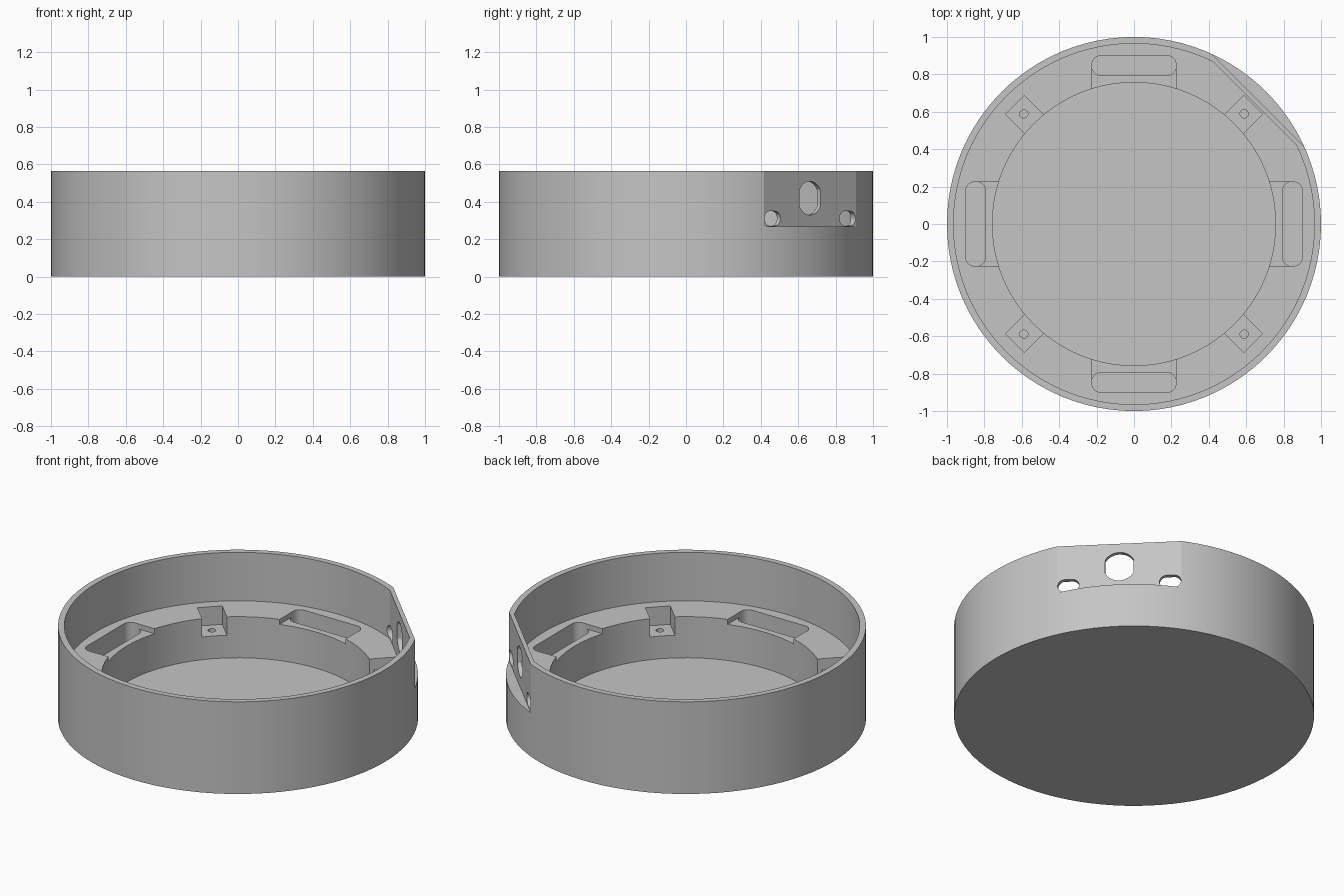
import bpy
import bmesh
from math import cos, sin, pi, radians
from mathutils import Matrix, Vector

cube = bpy.data.objects.get("Cube")
if cube:
    bpy.data.objects.remove(cube)

HEIGHT, LEDGE, FLOOR = 0.565, 0.268, 0.016
OVER = 0.7            # cutters rise past the rim
SEGMENTS = 96

grey = bpy.data.materials.new("plain grey")
grey.use_nodes = True
colour = (0.56, 0.56, 0.56, 1)
grey.diffuse_color = colour
grey.node_tree.nodes["Principled BSDF"].inputs["Base Color"].default_value = colour


def circle(radius, n=SEGMENTS):
    return [(radius * cos(2 * pi * i / n), radius * sin(2 * pi * i / n)) for i in range(n)]


def rectangle(x0, x1, y0, y1):
    return [(x0, y0), (x1, y0), (x1, y1), (x0, y1)]


def rounded(half_w, half_h, radius, cx=0, cy=0, steps=8):
    """Rounded rectangle outline."""
    points = []
    for k, (sx, sy) in enumerate([(1, 1), (-1, 1), (-1, -1), (1, -1)]):
        for i in range(steps + 1):
            a = pi / 2 * (k + i / steps)
            points.append((cx + sx * (half_w - radius) + radius * cos(a),
                           cy + sy * (half_h - radius) + radius * sin(a)))
    return points


def prism(name, outline, z0, z1, matrix=Matrix(), trim=None):
    """Extrude an outline upward; trim cuts it flat at a distance along +x."""
    bm = bmesh.new()
    face = bm.faces.new([bm.verts.new((x, y, z0)) for x, y in outline])
    top = bmesh.ops.extrude_face_region(bm, geom=[face])["geom"]
    bmesh.ops.translate(bm, vec=(0, 0, z1 - z0),
                        verts=[v for v in top if isinstance(v, bmesh.types.BMVert)])
    if trim:
        geom = bm.verts[:] + bm.edges[:] + bm.faces[:]
        bmesh.ops.bisect_plane(bm, geom=geom, plane_co=(trim, 0, 0),
                               plane_no=(1, 0, 0), clear_outer=True)
        bmesh.ops.holes_fill(bm, edges=[e for e in bm.edges if e.is_boundary])
    bmesh.ops.remove_doubles(bm, verts=bm.verts[:], dist=1e-5)
    bmesh.ops.transform(bm, matrix=matrix, verts=bm.verts[:])
    bmesh.ops.recalc_face_normals(bm, faces=bm.faces[:])
    mesh = bpy.data.meshes.new(name)
    bm.to_mesh(mesh)
    bm.free()
    mesh.materials.append(grey)
    obj = bpy.data.objects.new(name, mesh)
    bpy.context.collection.objects.link(obj)
    return obj


def carve(target, cutter):
    mod = target.modifiers.new("carve", "BOOLEAN")
    mod.operation, mod.solver, mod.object = "DIFFERENCE", "EXACT", cutter
    bpy.context.view_layer.objects.active = target
    bpy.ops.object.modifier_apply(modifier=mod.name)
    bpy.data.objects.remove(cutter)


def spin(degrees):
    return Matrix.Rotation(radians(degrees), 4, "Z")


# Round housing with its upper chamber and deep centre well
housing = prism("round_housing", circle(1), 0, HEIGHT)
carve(housing, prism("chamber", circle(0.965), LEDGE, OVER, spin(45), trim=0.912))
carve(housing, prism("well", circle(0.757), FLOOR, OVER))

# Flat connector panel on the back left
carve(housing, prism("panel_flat", rectangle(0.937, 1.2, -0.6, 0.6), LEDGE, OVER, spin(45)))

# Four long ledge slots, each with a shallow opening toward the well
for k in range(4):
    turn = spin(90 * k)
    carve(housing, prism("slot_opening", rectangle(-0.224, 0.224, 0.65, 0.845),
                         0.237, 0.33, turn))
    carve(housing, prism("slot", rounded(0.225, 0.053, 0.048, cy=0.847), 0.12, 0.34, turn))

# Four screw seats on the diagonals
for k in range(4):
    turn = spin(45 + 90 * k)
    carve(housing, prism("screw_seat", rectangle(0.65, 0.9, -0.07, 0.07), 0.155, 0.35, turn))
    hole = [(x + 0.833, y) for x, y in circle(0.022, 20)]
    carve(housing, prism("screw_hole", hole, 0.08, 0.2, turn))

# Panel openings: extruded along the panel normal (local x = sideways, y = up)
panel = spin(45) @ Matrix(((0, 0, 1, 0), (1, 0, 0, 0), (0, 1, 0, 0), (0, 0, 0, 1)))
port = [(max(-0.079, min(0.079, x)), y + 0.42) for x, y in circle(0.09, 48)]
carve(housing, prism("port", port, 0.8, 1.1, panel))
for side in (-1, 1):
    carve(housing, prism("side_port", rounded(0.06, 0.039, 0.0385, side * 0.284, 0.311),
                         0.8, 1.1, panel))

# Soft shading on the fine curves, crisp everywhere else
bpy.ops.object.select_all(action="DESELECT")
housing.select_set(True)
bpy.context.view_layer.objects.active = housing
bpy.ops.object.shade_smooth_by_angle(angle=radians(20))
